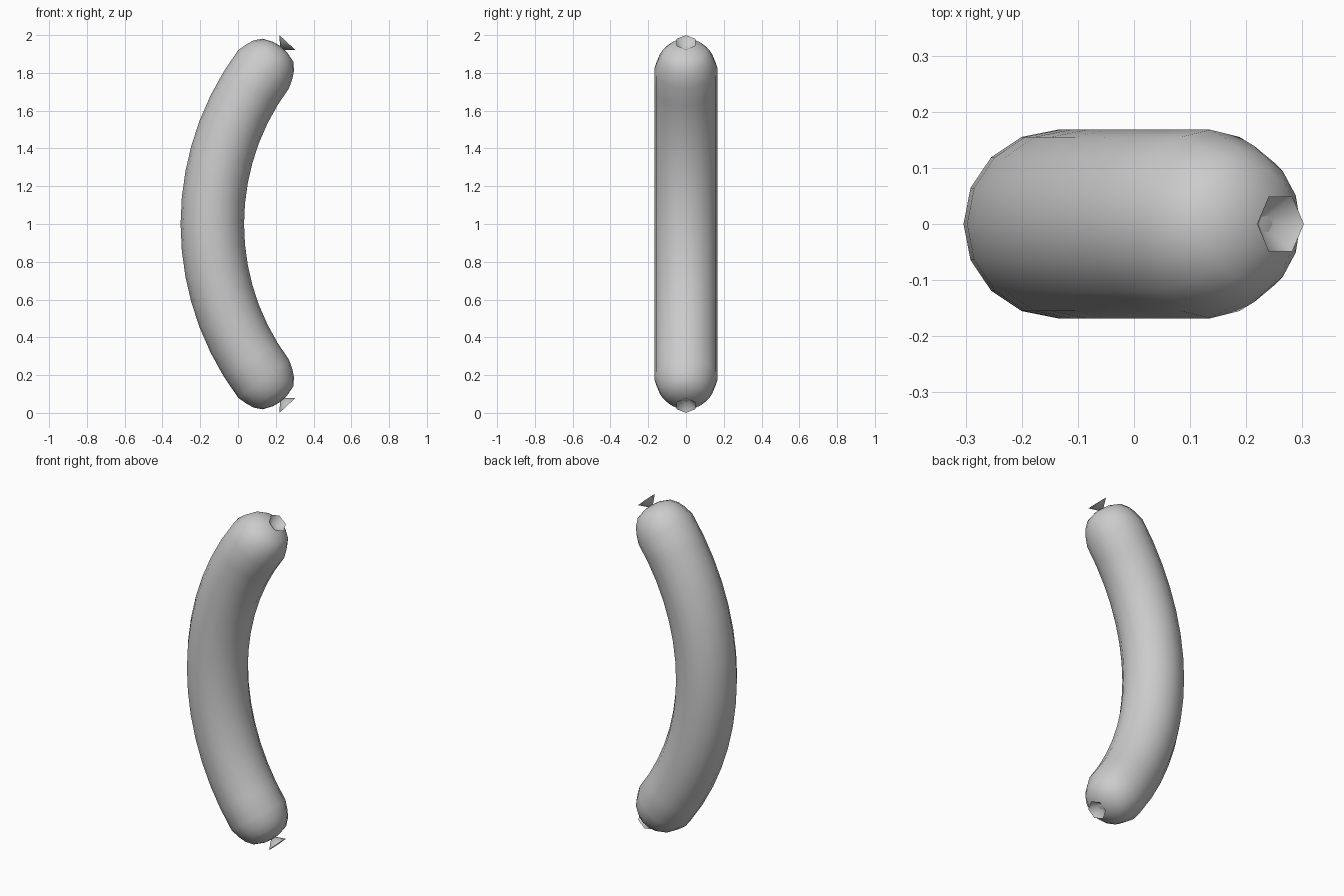
import bpy, bmesh
from math import sin, cos, pi, asin
from mathutils import Vector

if "Cube" in bpy.data.objects:
    bpy.data.objects.remove(bpy.data.objects["Cube"])

SIDES, R, TUBE = 16, 1.372, 0.168
X0, END = -0.136, asin(0.82 / 1.372)


def make_object(name, bm):
    bmesh.ops.recalc_face_normals(bm, faces=bm.faces)
    for f in bm.faces:
        f.smooth = True
    mesh = bpy.data.meshes.new(name)
    bm.to_mesh(mesh)
    bm.free()
    ob = bpy.data.objects.new(name, mesh)
    bpy.context.collection.objects.link(ob)
    return ob


def spine(a):
    # centre point, tangent and outward direction on the bent spine
    c = Vector((X0 + R * (1 - cos(a)), 0, 1 + R * sin(a)))
    return c, Vector((sin(a), 0, cos(a))), Vector((-cos(a), 0, sin(a)))


def add_ring(bm, c, u, r, n):
    v = Vector((0, 1, 0))
    return [bm.verts.new(c + r * (u * cos(2 * pi * i / n) + v * sin(2 * pi * i / n)))
            for i in range(n)]


# bent body with rounded ends: (axial offset, radius) profile of each cap
cap = [(0.055, 0.15), (0.09, 0.133), (0.125, 0.102), (0.146, 0.045)]
bm = bmesh.new()
rings = []
for off, r in reversed(cap):
    c, t, u = spine(-END)
    rings.append(add_ring(bm, c - t * off, u, r, SIDES))
SEG = 14
for k in range(SEG + 1):
    c, t, u = spine(-END + 2 * END * k / SEG)
    rings.append(add_ring(bm, c, u, TUBE, SIDES))
for off, r in cap:
    c, t, u = spine(END)
    rings.append(add_ring(bm, c + t * off, u, r, SIDES))
for a, b in zip(rings, rings[1:]):
    for i in range(SIDES):
        j = (i + 1) % SIDES
        bm.faces.new((a[i], a[j], b[j], b[i]))
for ring, s in ((rings[0], -1), (rings[-1], 1)):
    c, t, u = spine(s * END)
    tip = bm.verts.new(c + s * t * 0.15)
    for i in range(SIDES):
        bm.faces.new((ring[i], ring[(i + 1) % SIDES], tip))
make_object("sausage_body", bm)

# open six-sided funnel ties at both ends
for name, s in (("top_tie", 1), ("bottom_tie", -1)):
    bm = bmesh.new()
    d = Vector((0.68, 0, 0.73 * s)).normalized()
    u = Vector((-d.z, 0, d.x))
    c = Vector((0.261, 0, 1 + 0.961 * s))
    ring = add_ring(bm, c, u, 0.057, 6)
    apex = bm.verts.new(c - d * 0.055)
    for i in range(6):
        bm.faces.new((ring[i], ring[(i + 1) % 6], apex))
    make_object(name, bm)
